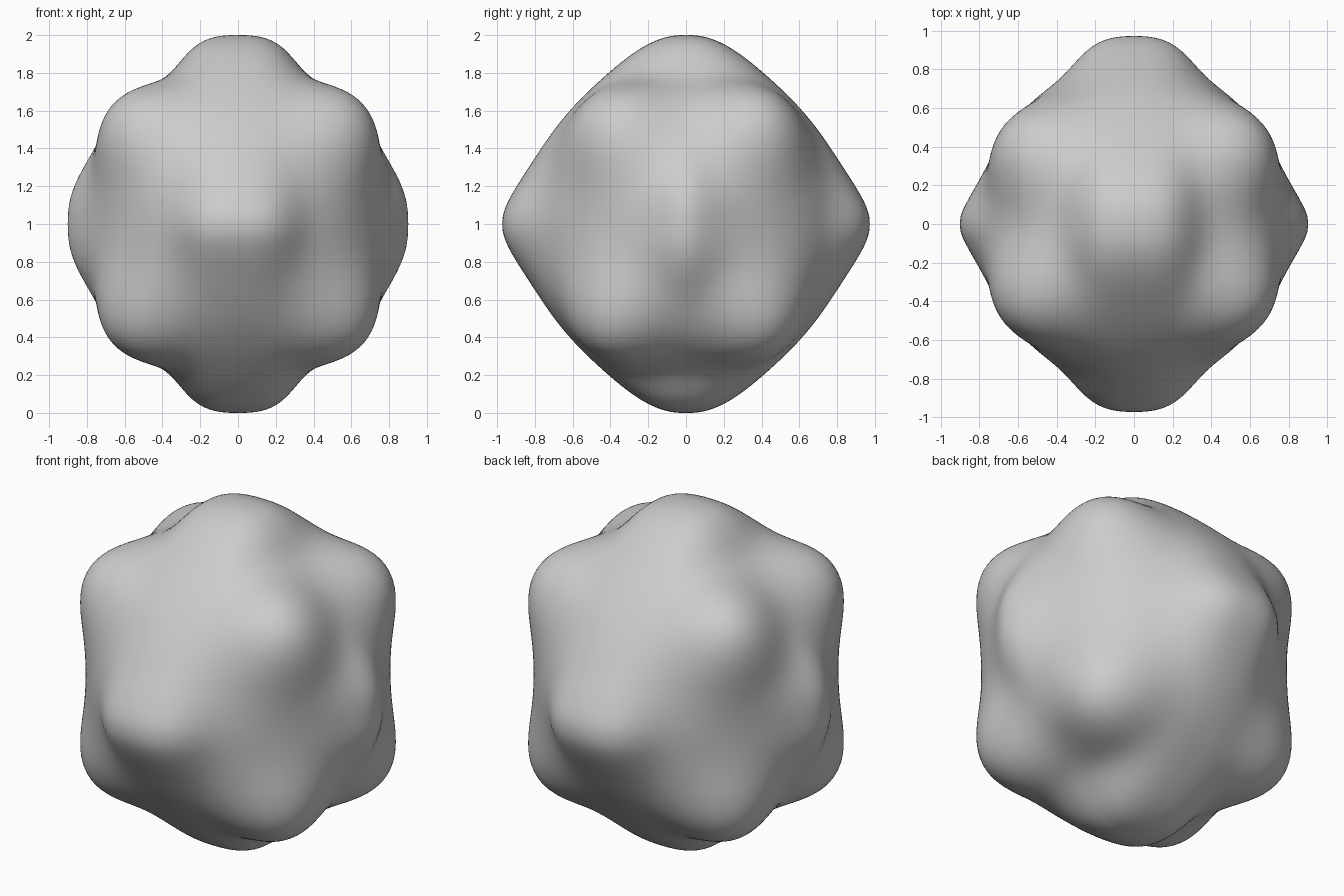
import bpy
from math import exp, atan2, radians, degrees, hypot
from mathutils import Vector

if "Cube" in bpy.data.objects:
    bpy.data.objects.remove(bpy.data.objects["Cube"])

BASE = Vector((0.78, 0.845, 0.85))           # core ellipsoid radii
CORNER = Vector((0.65, 0.45, 0.605)).normalized()

# Axis knobs: axis, height, then (cross axis, width in degrees, falloff power) twice
KNOBS = [
    (0, 0.120, (1, 13, 1.3), (2, 22, 2.2)),
    (1, 0.128, (0, 18, 2.8), (2, 15, 1.4)),
    (2, 0.150, (0, 17.5, 3.0), (1, 22, 1.8)),
]


def radius(d):
    """Distance from centre to surface; all eight octants mirror each other."""
    a = Vector(abs(c) for c in d)
    r = sum((a[i] / BASE[i]) ** 2 for i in range(3)) ** -0.5
    for axis, height, *falls in KNOBS:
        e = 0
        for c, w, p in falls:
            ang = hypot(degrees(atan2(a[c], a[axis])), 3) - 3   # softened crest
            e += (ang / w) ** p
        r += height * exp(-e)
    # eight rounded corner lobes
    for sx in (1, -1):
        for sy in (1, -1):
            for sz in (1, -1):
                ang = a.angle(Vector((CORNER.x * sx, CORNER.y * sy, CORNER.z * sz)))
                r += 0.18 * exp(-0.5 * (ang / radians(14)) ** 2)
    return r


# Lumpy ball with six axis knobs and eight corner lobes
bpy.ops.mesh.primitive_ico_sphere_add(subdivisions=6, radius=1)
ball = bpy.context.object
ball.name = "lumpy_ball"
for v in ball.data.vertices:
    d = v.co.normalized()
    v.co = d * radius(d) + Vector((0, 0, 1))
bpy.ops.object.shade_smooth()
